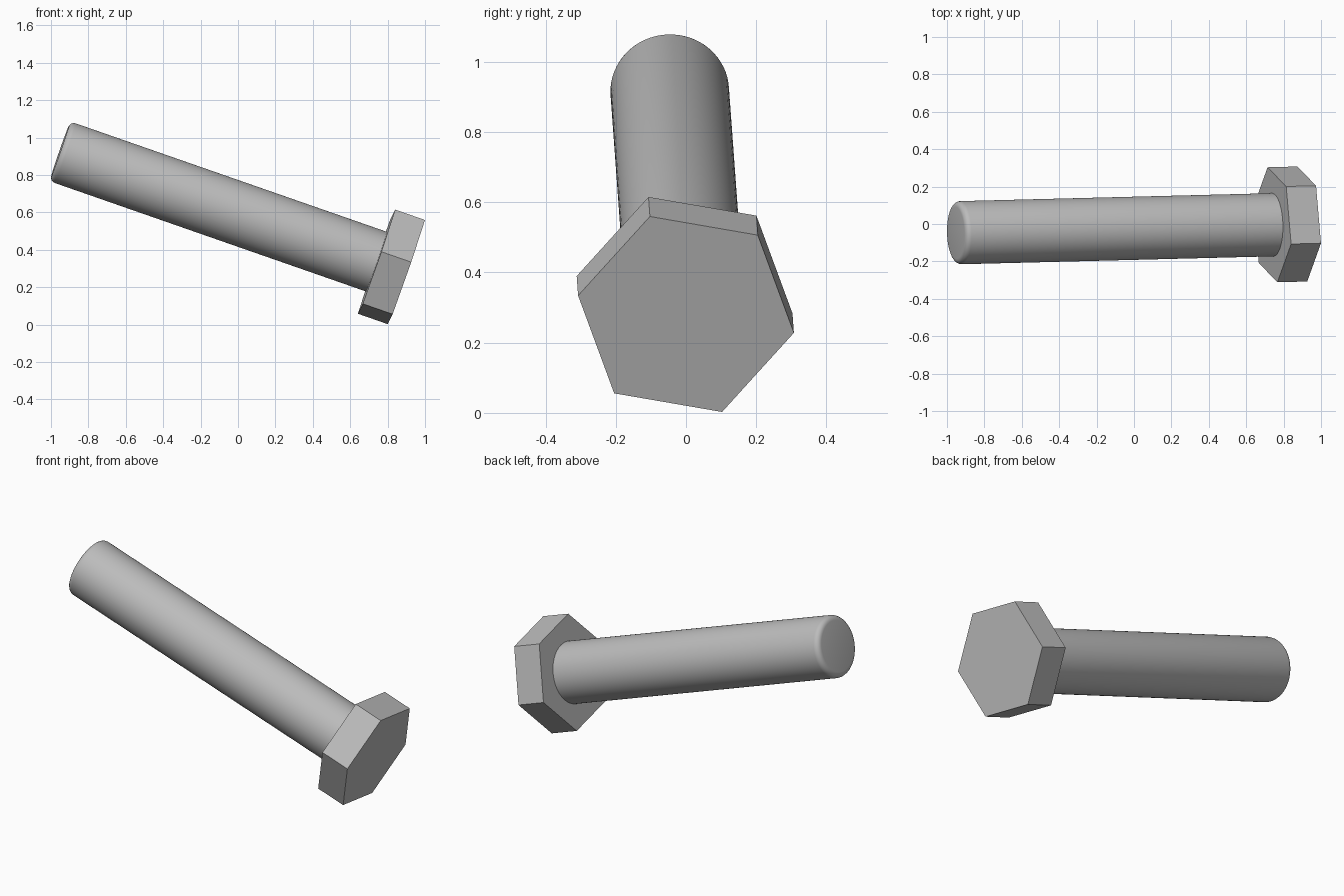
import bpy
import bmesh
import math
from mathutils import Matrix, Vector

cube = bpy.data.objects.get("Cube")
if cube:
    bpy.data.objects.remove(cube, do_unlink=True)

# Plain grey metal
steel = bpy.data.materials.new("grey steel")
steel.use_nodes = True
grey = (0.5, 0.5, 0.5, 1)
steel.diffuse_color = grey
steel.node_tree.nodes["Principled BSDF"].inputs["Base Color"].default_value = grey

# Bolt frame: origin on the outer head face, local z along the shaft
axis = Vector((-0.944, -0.024, 0.329)).normalized()
corner = Vector((0.10, -0.103, 0.279))
side = (corner - axis * corner.dot(axis)).normalized()
frame = Matrix((side, axis.cross(side), axis)).transposed().to_4x4()
frame.translation = (0.90, 0, 0.281)

HEAD_RADIUS, HEAD_HEIGHT = 0.313, 0.169
SHAFT_RADIUS, LENGTH, ROUNDING = 0.169, 1.962, 0.03


def prism(name, sides, radius, start, end, rounding=0):
    """Closed prism along the bolt axis, with an optional rounded far rim."""
    bm = bmesh.new()
    bmesh.ops.create_cone(bm, cap_ends=True, segments=sides, radius1=radius,
                          radius2=radius, depth=end - start)
    if rounding:
        rim = [e for e in bm.edges if all(v.co.z > 0 for v in e.verts)]
        bmesh.ops.bevel(bm, geom=rim, offset=rounding, segments=5,
                        profile=0.5, affect='EDGES', clamp_overlap=True)
    bmesh.ops.translate(bm, verts=bm.verts, vec=(0, 0, (start + end) / 2))
    mesh = bpy.data.meshes.new(name)
    bm.to_mesh(mesh)
    bm.free()
    mesh.materials.append(steel)
    obj = bpy.data.objects.new(name, mesh)
    obj.matrix_world = frame
    bpy.context.collection.objects.link(obj)
    return obj


# Flat-sided hexagonal head; turn the prism so a corner lies on local x
head = prism("hex_head", 6, HEAD_RADIUS, 0, HEAD_HEIGHT)
first = head.data.vertices[0].co
head.data.transform(Matrix.Rotation(-math.atan2(first.y, first.x), 4, 'Z'))

# Smooth round shaft with a softened tip
shaft = prism("shaft", 64, SHAFT_RADIUS, HEAD_HEIGHT - 0.01, LENGTH, ROUNDING)
bpy.ops.object.select_all(action='DESELECT')
shaft.select_set(True)
bpy.context.view_layer.objects.active = shaft
bpy.ops.object.shade_smooth_by_angle(angle=math.radians(35))
